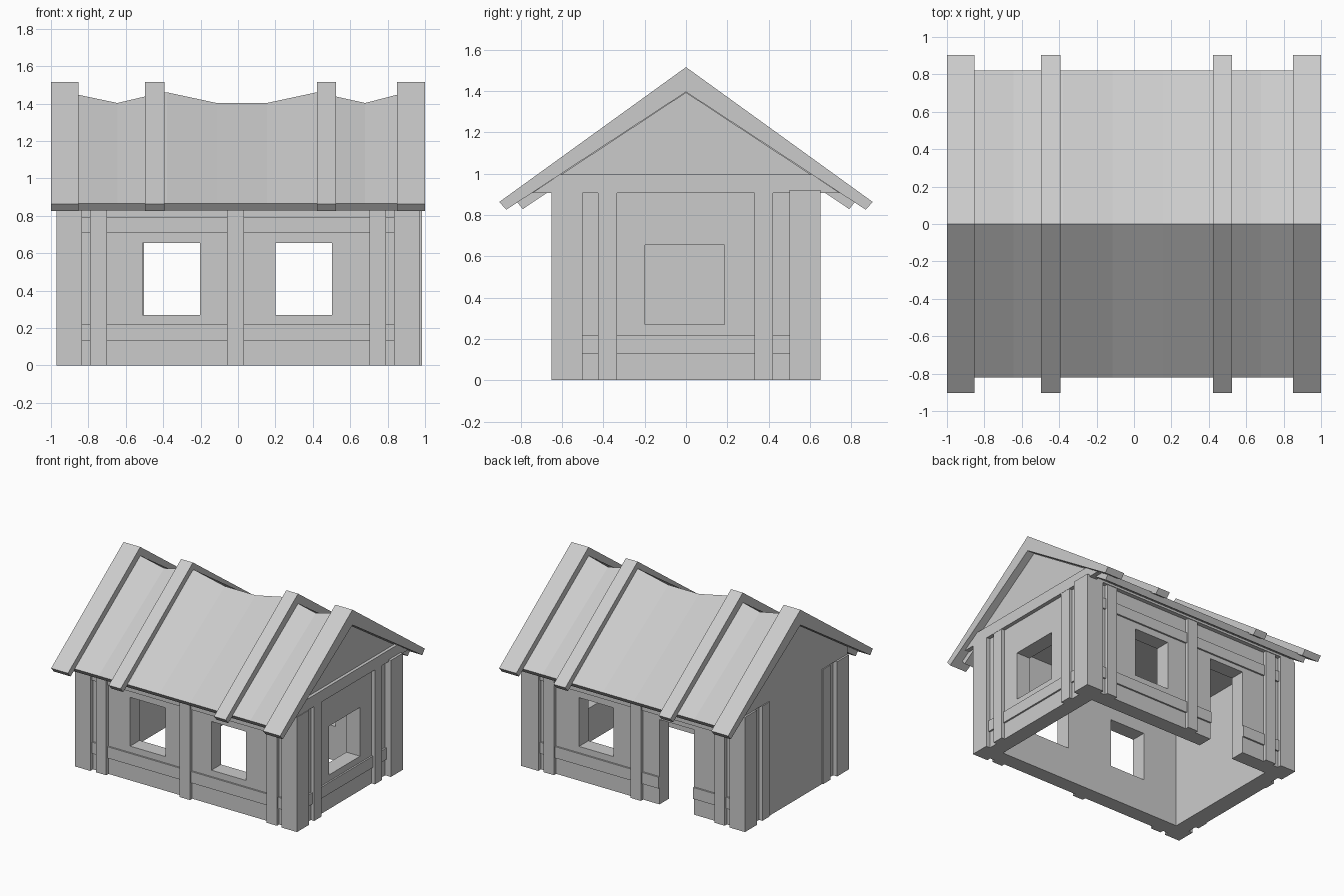
import bpy, bmesh

if "Cube" in bpy.data.objects:
    bpy.data.objects.remove(bpy.data.objects["Cube"])


def loft(name, sections):
    """Solid through equal-length (y, z) profiles placed along x."""
    bm = bmesh.new()
    rings = [[bm.verts.new((x, y, z)) for y, z in prof] for x, prof in sections]
    for a, b in zip(rings, rings[1:]):
        for i in range(len(a)):
            j = (i + 1) % len(a)
            bm.faces.new((a[i], a[j], b[j], b[i]))
    bm.faces.new(rings[0])
    bm.faces.new(rings[-1])
    bmesh.ops.recalc_face_normals(bm, faces=bm.faces)
    me = bpy.data.meshes.new(name)
    bm.to_mesh(me)
    bm.free()
    ob = bpy.data.objects.new(name, me)
    bpy.context.collection.objects.link(ob)
    return ob


def box(name, x, y, z):
    (y0, y1), (z0, z1) = sorted(y), z
    prof = [(y0, z0), (y1, z0), (y1, z1), (y0, z1)]
    return loft(name, [(v, prof) for v in sorted(x)])


def cut(ob, cutter):
    mod = ob.modifiers.new("cut", "BOOLEAN")
    mod.operation, mod.solver, mod.object = "DIFFERENCE", "EXACT", cutter
    bpy.context.view_layer.update()
    dg = bpy.context.evaluated_depsgraph_get()
    me = bpy.data.meshes.new_from_object(ob.evaluated_get(dg))
    ob.modifiers.clear()
    ob.data = me
    bpy.data.objects.remove(cutter)


TOP = 0.905

# Hollow walls with window and door openings
walls = box("walls", (-0.935, 0.935), (-0.617, 0.617), (0, TOP))
cut(walls, box("room_cutter", (-0.815, 0.815), (-0.498, 0.498), (-0.1, 0.9)))
for x, y, z in [((-0.51, -0.203), (-0.7, -0.4), (0.27, 0.655)),
                ((0.2, 0.502), (-0.7, -0.4), (0.27, 0.655)),
                ((0.2, 0.502), (0.4, 0.7), (0.27, 0.655)),
                ((-0.503, -0.2), (0.4, 0.7), (-0.1, 0.67)),
                ((0.7, 1.0), (-0.198, 0.187), (0.27, 0.655))]:
    cut(walls, box("opening_cutter", x, y, z))

# Solid planking on the left wall
box("left_planking", (-0.955, -0.9), (-0.38, 0.38), (0, TOP))

# Corner posts
for sx in (-1, 1):
    for sy in (-1, 1):
        tall = sx > 0 and sy > 0
        box("corner_post", (sx * 0.835, sx * (0.985 if tall else 0.97)),
            (sy * 0.5, sy * 0.65), (0, 0.92 if tall else TOP))

# Intermediate posts on the front, back and both ends
for s in (-1, 1):
    for x in (-0.745, -0.013, 0.747):
        box("wall_post", (x - 0.045, x + 0.045), (s * 0.58, s * 0.645), (0, TOP))
    for y in (-0.38, 0.377):
        box("end_post", (s * 0.9, s * 0.963), (y - 0.045, y + 0.045), (0, TOP))

# Horizontal rails; the lower back rail is split by the door
LOW, HIGH = (0.13, 0.22), (0.708, 0.793)
for s in (-1, 1):
    box("upper_rail", (-0.9, 0.9), (s * 0.58, s * 0.63), HIGH)
box("front_lower_rail", (-0.9, 0.9), (-0.58, -0.63), LOW)
box("back_lower_rail", (-0.2, 0.9), (0.58, 0.63), LOW)
box("back_lower_rail_short", (-0.9, -0.503), (0.58, 0.63), LOW)
box("right_lower_rail", (0.9, 0.948), (-0.58, 0.58), LOW)

# Gable block under the roof and the tie beam on the right end
gable = [(-0.65, TOP), (0.65, TOP), (0.65, 0.965), (0, 1.393), (-0.65, 0.965)]
loft("gable_block", [(-0.955, gable), (0.94, gable)])
beam = [(-0.745, TOP), (0.745, TOP), (0.61, 0.995), (-0.61, 0.995)]
loft("tie_beam", [(0.9, beam), (0.965, beam)])


# Sagging roof skin
def skin(ridge):
    return [(0, ridge), (0.82, 0.866), (0.79, 0.828), (0, 1.36),
            (-0.79, 0.828), (-0.82, 0.866)]


sag = [(-0.93, 1.45), (-0.855, 1.447), (-0.645, 1.403), (-0.5, 1.437),
       (-0.38, 1.46), (-0.115, 1.403), (0.155, 1.403), (0.42, 1.46),
       (0.525, 1.437), (0.68, 1.403), (0.85, 1.447), (0.93, 1.45)]
loft("roof_skin", [(x, skin(h)) for x, h in sag])

# Raised roof bands
band = [(0, 1.515), (0.903, 0.863), (0.87, 0.825), (0, 1.395),
        (-0.87, 0.825), (-0.903, 0.863)]
for x0, x1 in [(-1, -0.853), (-0.497, -0.393), (0.422, 0.525), (0.85, 1)]:
    loft("roof_band", [(x0, band), (x1, band)])
